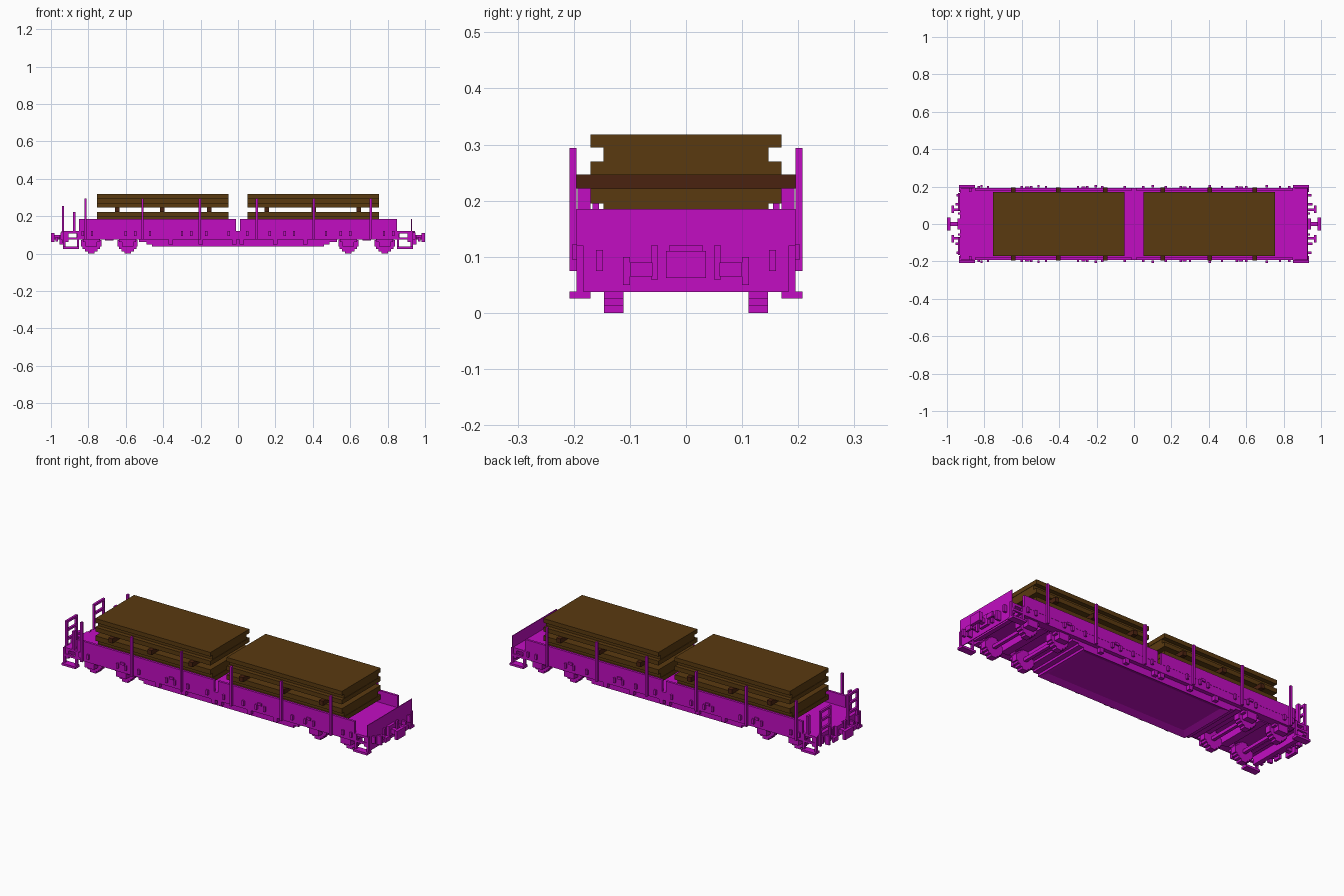
import bpy, bmesh, math

if "Cube" in bpy.data.objects:
    bpy.data.objects.remove(bpy.data.objects["Cube"], do_unlink=True)


def material(name, rgb):
    m = bpy.data.materials.new(name)
    m.use_nodes = True
    m.diffuse_color = (*rgb, 1)
    m.node_tree.nodes["Principled BSDF"].inputs["Base Color"].default_value = (*rgb, 1)
    return m


MAGENTA = material("magenta paint", (0.54, 0.004, 0.54))
WOOD = material("brown wood", (0.102, 0.042, 0.005))
DARK = material("dark bearer wood", (0.068, 0.016, 0.005))


def finish(name, bm, mat):
    bmesh.ops.recalc_face_normals(bm, faces=bm.faces)
    me = bpy.data.meshes.new(name)
    bm.to_mesh(me)
    bm.free()
    me.materials.append(mat)
    ob = bpy.data.objects.new(name, me)
    bpy.context.collection.objects.link(ob)
    return ob


def boxes(name, mat, specs, mx=False, my=False):
    """Boxes given as (x0, x1, y0, y1, z0, z1), optionally mirrored in x and y."""
    bm = bmesh.new()
    for x0, x1, y0, y1, z0, z1 in specs:
        for sx in ((1, -1) if mx else (1,)):
            for sy in ((1, -1) if my else (1,)):
                vs = bmesh.ops.create_cube(bm, size=1)["verts"]
                for v in vs:
                    v.co.x = sx * ((x0 + x1) / 2 + v.co.x * (x1 - x0))
                    v.co.y = sy * ((y0 + y1) / 2 + v.co.y * (y1 - y0))
                    v.co.z = (z0 + z1) / 2 + v.co.z * (z1 - z0)
    return finish(name, bm, mat)


def prism(name, mat, profile, y0, y1):
    """Extrude an (x, z) outline along y."""
    bm = bmesh.new()
    f = bm.faces.new([bm.verts.new((x, y0, z)) for x, z in profile])
    g = bmesh.ops.extrude_face_region(bm, geom=[f])["geom"]
    for v in g:
        if isinstance(v, bmesh.types.BMVert):
            v.co.y = y1
    return finish(name, bm, mat)


# Deck and frame
boxes("deck", MAGENTA, [(-0.93, 0.93, -0.19, 0.19, 0.107, 0.12)])
boxes("sole_beams", MAGENTA, [(0, 0.85, 0.17, 0.192, 0.075, 0.12)], True, True)
boxes("end_beams", MAGENTA, [(0.905, 0.93, -0.19, 0.19, 0.062, 0.12)], True)
boxes("cross_members", MAGENTA, [(x, x + 0.024, -0.17, 0.17, 0.085, 0.107)
                                 for x in (0.52, 0.68, 0.84)], True)

# Stepped belly below the deck, with a recessed bottom panel
right = [(0.46, 0.037), (0.46, 0.05), (0.49, 0.05), (0.49, 0.062), (0.53, 0.062),
         (0.53, 0.075), (0.57, 0.075), (0.57, 0.107)]
belly = prism("belly", MAGENTA, right + [(-x, z) for x, z in reversed(right)], -0.17, 0.17)
bm = bmesh.new()
bm.from_mesh(belly.data)
low = [f for f in bm.faces if all(v.co.z < 0.04 for v in f.verts)]
bmesh.ops.inset_region(bm, faces=low, thickness=0.05, depth=0)
for v in {v for f in low for v in f.verts}:
    v.co.z += 0.015
bm.to_mesh(belly.data)
bm.free()

# Side boards, split in the middle, with hinges and brackets
boxes("side_boards", MAGENTA, [(0.012, 0.85, 0.18, 0.193, 0.12, 0.185)], True, True)
boxes("board_hinges", MAGENTA, [(x - 0.006, x + 0.006, 0.19, 0.203, 0.095, 0.122)
                                for x in (0.05, 0.17, 0.25, 0.30, 0.47, 0.55, 0.60, 0.78, 0.83)],
      True, True)
boxes("board_latches", MAGENTA, [(x - 0.012, x + 0.012, 0.19, 0.2, 0.12, 0.133)
                                 for x in (0.27, 0.57)], True, True)
boxes("lower_fittings", MAGENTA, [(x - 0.012, x + 0.012, 0.165, 0.19, 0.05, 0.078)
                                  for x in (0.02, 0.2, 0.36)], True, True)

# Tall stakes along both sides
stakes = [-0.815 + 0.305 * i for i in range(6)]
boxes("stakes", MAGENTA, [(x - 0.006, x + 0.006, 0.195, 0.208, 0.075, 0.294)
                          for x in stakes], my=True)

# End wall on one end, handrails and posts on the other
boxes("end_wall", MAGENTA, [(0.926, 0.93, -0.195, 0.195, 0.037, 0.185)])
boxes("end_posts", MAGENTA, [(-0.882, -0.87, 0.17, 0.193, 0.12, 0.222)], my=True)
boxes("end_handrails", MAGENTA,
      [(-0.942, -0.93, y, y + 0.012, 0.06, 0.255) for y in (0.072, 0.155)]
      + [(-0.942, -0.93, 0.072, 0.167, z, z + 0.012) for z in (0.145, 0.195, 0.243)], my=True)

# Corner footsteps made of thin bars
boxes("footsteps", MAGENTA,
      [(0.85, 0.935, 0.17, 0.208, 0.026, 0.038),
       (0.85, 0.862, 0.183, 0.195, 0.038, 0.12),
       (0.923, 0.935, 0.183, 0.195, 0.038, 0.12),
       (0.85, 0.935, 0.183, 0.195, 0.075, 0.087)], True, True)

# Couplers and end fittings
boxes("coupler_shafts", MAGENTA, [(0.93, 0.985, -0.012, 0.012, 0.075, 0.1)], True)
boxes("coupler_plates", MAGENTA, [(0.982, 1.0, -0.036, 0.036, 0.062, 0.11)], True)
boxes("coupler_bases", MAGENTA, [(0.93, 0.945, -0.03, 0.03, 0.062, 0.12)], True)
boxes("end_hooks", MAGENTA,
      [(0.93, 0.975, 0.07, 0.082, 0.078, 0.09), (0.963, 0.975, 0.06, 0.1, 0.065, 0.09),
       (0.93, 0.955, 0.1, 0.112, 0.05, 0.1), (0.93, 0.95, 0.148, 0.16, 0.075, 0.112),
       (0.93, 0.942, 0.05, 0.062, 0.06, 0.12)], True, True)

# Bogies: stepped wheels, axles, side frames and axle boxes
wheel, axle, frame, box = [], [], [], []
R = 0.055
for cx in (0.59, 0.785):
    for half, height in ((0.018, R), (0.034, 0.043), (0.046, 0.03), (0.054, 0.018)):
        wheel.append((cx - half, cx + half, 0.111, 0.146, R - height, min(R + height, 0.107)))
    axle.append((cx - 0.009, cx + 0.009, -0.15, 0.15, R - 0.009, R + 0.009))
    box.append((cx - 0.03, cx + 0.03, 0.146, 0.18, 0.037, 0.075))
    box.append((cx - 0.045, cx + 0.045, 0.146, 0.172, 0.062, 0.087))
frame.append((0.53, 0.85, 0.148, 0.17, 0.075, 0.107))
boxes("wheels", MAGENTA, wheel, True, True)
boxes("axles", MAGENTA, axle, True)
boxes("axle_boxes", MAGENTA, box, True, True)
boxes("bogie_side_frames", MAGENTA, frame, True, True)
boxes("bogie_bolsters", MAGENTA, [(0.665, 0.71, -0.15, 0.15, 0.07, 0.107)], True)

# Two loads of stacked slabs; every other layer is set back slightly
layers = [(0.17, 0.145, 0.17), (0.147, 0.17, 0.195), (0.17, 0.195, 0.222),
          (0.17, 0.246, 0.27), (0.147, 0.27, 0.295), (0.17, 0.295, 0.318)]
for side, s in (("left", 1), ("right", -1)):
    specs = []
    for hw, z0, z1 in layers:
        d = 0.002 if hw < 0.16 else 0
        xs = sorted((s * (0.05 + d), s * (0.755 - d)))
        specs.append((xs[0], xs[1], -hw, hw, z0, z1))
    boxes(side + "_slab_stack", WOOD, specs)
    boxes(side + "_bearers", DARK,
          [(s * c - 0.012, s * c + 0.012, -0.195 if z > 0.2 else -0.16,
            0.195 if z > 0.2 else 0.16, z, z + 0.025)
           for c in (0.155, 0.405, 0.645) for z in (0.12, 0.2215)])
